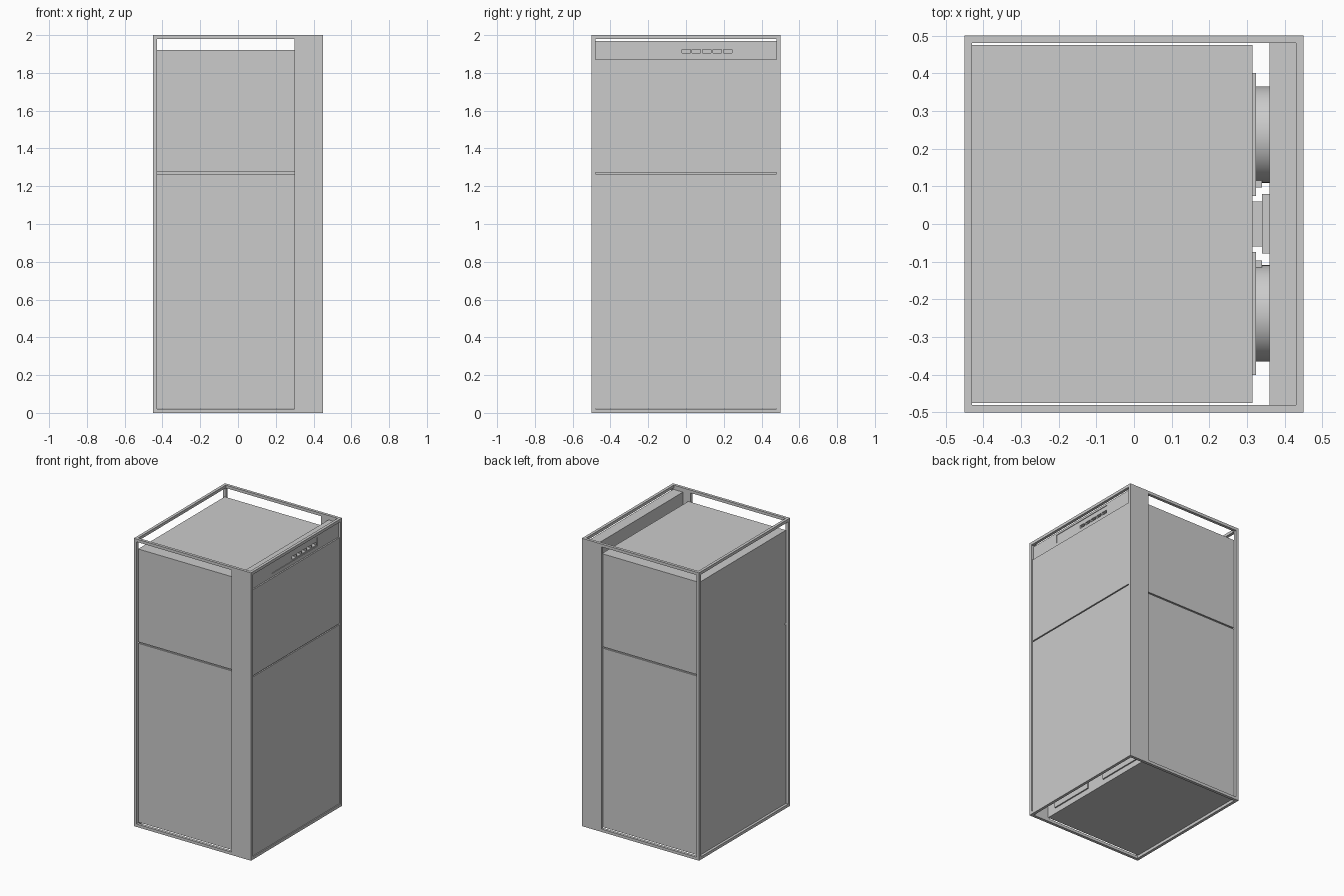
import bpy, math

if "Cube" in bpy.data.objects:
    bpy.data.objects.remove(bpy.data.objects["Cube"])

def finish(name):
    ob = bpy.context.object
    ob.name = name
    return ob

def box(name, x0, x1, y0, y1, z0, z1):
    bpy.ops.mesh.primitive_cube_add(size=1, location=((x0+x1)/2, (y0+y1)/2, (z0+z1)/2))
    ob = finish(name)
    ob.scale = (x1-x0, y1-y0, z1-z0)
    bpy.ops.object.transform_apply(location=False, rotation=False, scale=True)
    return ob

def cyl_x(name, x0, x1, y, z, r):
    bpy.ops.mesh.primitive_cylinder_add(vertices=48, radius=r, depth=x1-x0,
        location=((x0+x1)/2, y, z), rotation=(0, math.pi/2, 0))
    ob = finish(name)
    bpy.ops.object.shade_smooth_by_angle()
    return ob

def cut(target, cutter):
    m = target.modifiers.new("cut", 'BOOLEAN')
    m.operation, m.object, m.solver = 'DIFFERENCE', cutter, 'EXACT'
    cutter.hide_render = True
    cutter.hide_set(True)

X, Y, H, T = 0.45, 0.5, 2.0, 0.02

# Outer frame: posts and rails
for sx in (-1, 1):
    xa, xb = sorted((sx*X, sx*(X-T)))
    for sy in (-1, 1):
        ya, yb = sorted((sy*Y, sy*(Y-T)))
        box("corner_post", xa, xb, ya, yb, 0, H)
    for z in (0, H-T):
        box("side_rail", xa, xb, -Y+T, Y-T, z, z+T)
for sy in (-1, 1):
    ya, yb = sorted((sy*Y, sy*(Y-T)))
    for z in (0, H-T):
        box("end_rail", -X+T, X-T, ya, yb, z, z+T)
    # Solid side strip beside the service gap
    box("side_strip", 0.30, X-T, ya, yb, T, H-T)

# Main cabinet body, upper and lower parts with a shadow seam between
box("lower_body", -0.435, 0.315, -0.475, 0.475, 0.022, 1.265)
box("upper_body", -0.435, 0.315, -0.475, 0.475, 1.275, 1.92)
box("seam_core", -0.435, 0.305, -0.465, 0.465, 1.265, 1.275)

# Doors on the right side
box("lower_door", 0.43, 0.445, -0.478, 0.478, 0.022, 1.265)
box("upper_door", 0.43, 0.445, -0.478, 0.478, 1.273, 1.87)
box("door_seam_back", 0.43, 0.436, -0.478, 0.478, 1.265, 1.273)

# Control console with a shallow recess and five slots
console = box("console", 0.36, 0.435, -0.48, 0.48, 1.87, 1.97)
cut(console, box("recess_cutter", 0.431, 0.46, -0.25, 0.25, 1.895, 1.955))
for i in range(5):
    y = -0.022 + i*0.055
    cut(console, box("slot_cutter", 0.40, 0.46, y, y+0.045, 1.905, 1.925))

# Fans on mounting plates inside the service gap
for s in (-1, 1):
    y = s*0.2375
    box("fan_plate", 0.315, 0.324, y-0.163, y+0.163, 0.06, 0.386)
    cyl_x("fan_drum", 0.324, 0.40, y, 0.223, 0.128)
    a, b = sorted((s*0.097, s*0.115))
    box("fan_bracket", 0.324, 0.34, a, b, 0.18, 0.26)

# Central control box
box("power_box", 0.34, 0.40, -0.078, 0.08, 0.10, 0.34)
box("power_box_mount", 0.315, 0.34, -0.06, 0.06, 0.14, 0.30)
